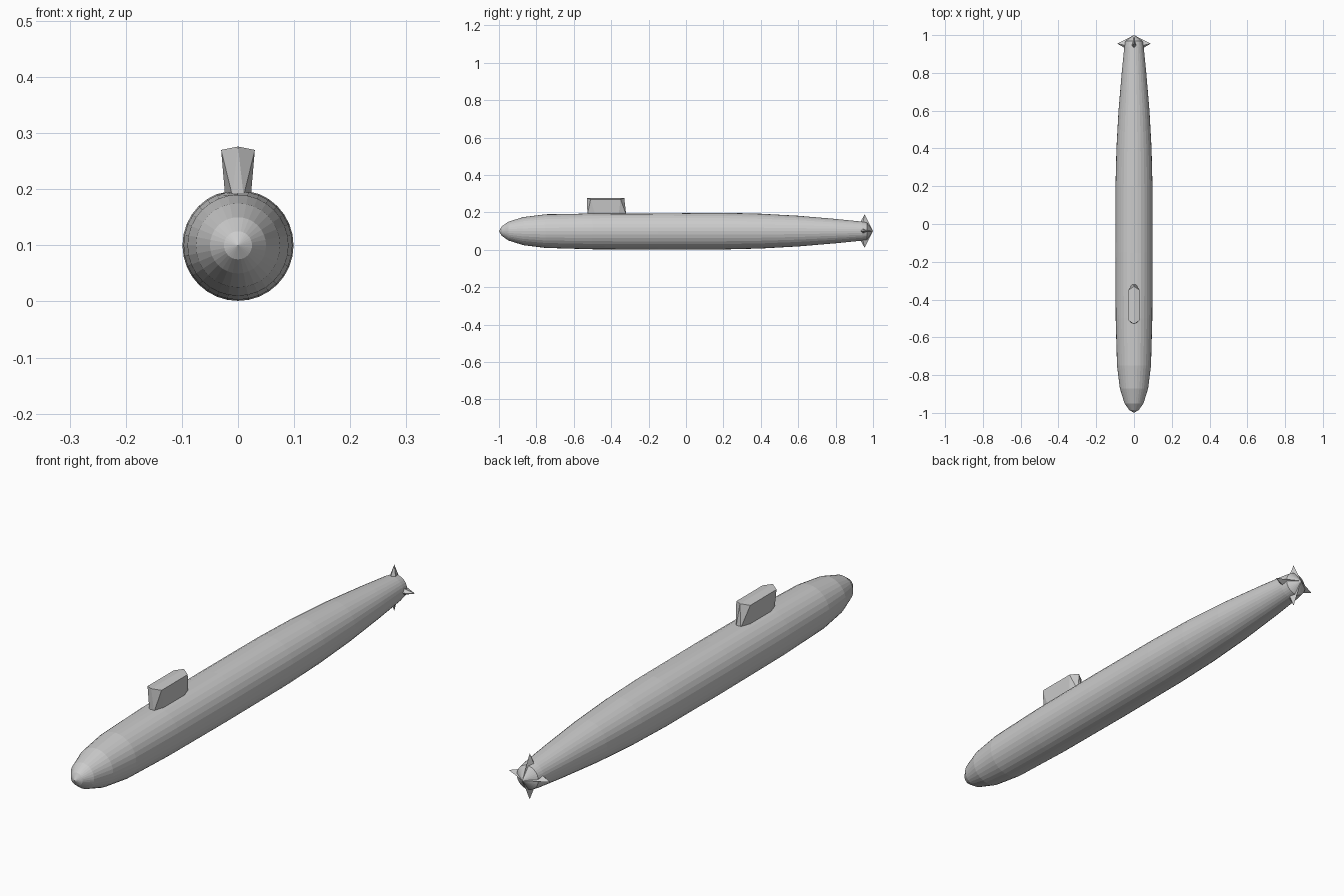
import bpy, bmesh, math
from mathutils import Matrix, Vector

if "Cube" in bpy.data.objects:
    bpy.data.objects.remove(bpy.data.objects["Cube"])

CZ = 0.1  # hull axis height


def finish(bm, name):
    bmesh.ops.recalc_face_normals(bm, faces=bm.faces[:])
    mesh = bpy.data.meshes.new(name)
    bm.to_mesh(mesh)
    bm.free()
    ob = bpy.data.objects.new(name, mesh)
    bpy.context.collection.objects.link(ob)
    return ob


def hull_solid(points, name):
    bm = bmesh.new()
    for p in points:
        bm.verts.new(p)
    res = bmesh.ops.convex_hull(bm, input=bm.verts[:])
    bmesh.ops.dissolve_limit(bm, angle_limit=0.02, verts=bm.verts[:], edges=bm.edges[:])
    return finish(bm, name)


# Pressure hull: rings along y, slightly flattened deck forward
profile = [(-0.985, 0.025), (-0.95, 0.05), (-0.87, 0.075), (-0.75, 0.09),
           (-0.5, 0.097), (-0.15, 0.099), (0.2, 0.098), (0.4, 0.093),
           (0.6, 0.082), (0.8, 0.065), (0.94, 0.051), (0.968, 0.046)]
N = 32
bm = bmesh.new()
rings = []
for y, r in profile:
    ring = []
    for i in range(N):
        a = 2 * math.pi * i / N
        z = CZ + r * math.sin(a)
        if y < 0:
            z = min(z, 0.194)
        ring.append(bm.verts.new((r * math.cos(a), y, z)))
    rings.append(ring)
for a, b in zip(rings, rings[1:]):
    for i in range(N):
        j = (i + 1) % N
        bm.faces.new((a[i], a[j], b[j], b[i]))
for ring, y in ((rings[0], -1.0), (rings[-1], 1.0)):
    tip = bm.verts.new((0, y, CZ))
    for i in range(N):
        bm.faces.new((ring[i], ring[(i + 1) % N], tip))
finish(bm, "hull")

# Sail: flares towards a ridged, pointed top
sail = [(0, -0.53, 0.276), (0, -0.33, 0.276)]
for s in (-1, 1):
    sail += [(s * 0.03, -0.51, 0.27), (s * 0.03, -0.35, 0.27),
             (s * 0.023, -0.485, 0.188), (s * 0.023, -0.36, 0.188),
             (s * 0.01, -0.527, 0.188), (s * 0.01, -0.32, 0.188)]
hull_solid(sail, "sail")

# Four stern fins around the tail
fin = [(0, 0.955, 0.089), (0, 0.93, 0.045), (-0.013, 0.945, 0.044),
       (0.013, 0.945, 0.044), (0, 1.0, 0.0), (0, 0.94, 0.0)]
for k in range(4):
    rot = Matrix.Translation((0, 0, CZ)) @ Matrix.Rotation(k * math.pi / 2, 4, 'Y')
    hull_solid([rot @ Vector(p) for p in fin], f"stern_fin_{k + 1}")
